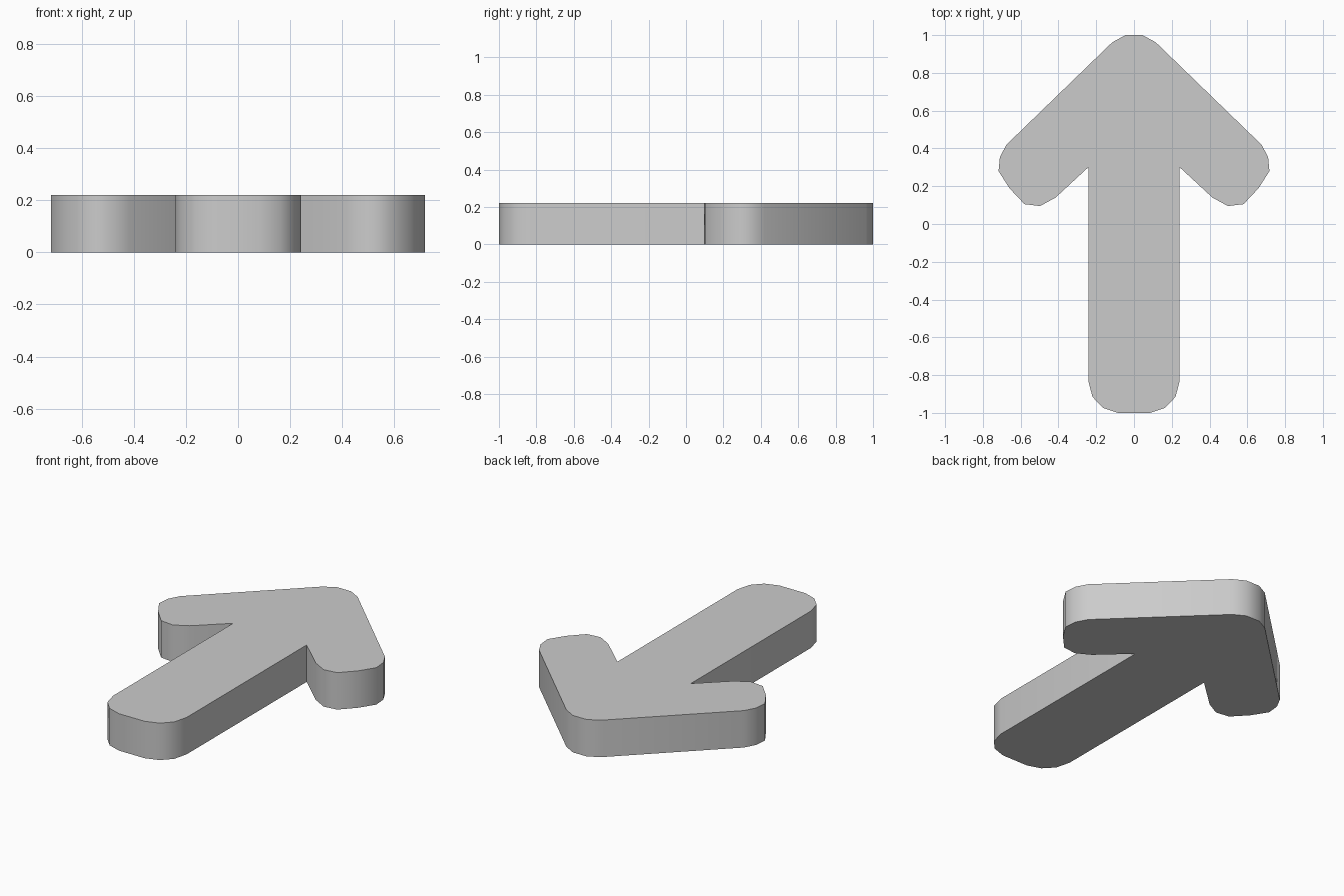
import bpy, bmesh

if "Cube" in bpy.data.objects:
    bpy.data.objects.remove(bpy.data.objects["Cube"])

HEIGHT = 0.22

# Grey plastic
grey = bpy.data.materials.new("light grey")
grey.diffuse_color = (0.6, 0.6, 0.6, 1)
grey.use_nodes = True
grey.node_tree.nodes["Principled BSDF"].inputs["Base Color"].default_value = grey.diffuse_color

# Right half of the arrow outline, tip to tail
half = [(0.045, 1.0), (0.115, 0.962), (0.675, 0.42), (0.71, 0.355),
        (0.717, 0.28), (0.66, 0.19), (0.58, 0.105), (0.497, 0.095),
        (0.415, 0.14), (0.242, 0.30), (0.242, -0.83), (0.22, -0.915),
        (0.165, -0.973), (0.085, -1.0)]
outline = half + [(-x, y) for x, y in reversed(half)]

# Arrow plate: outline face extruded upward
bm = bmesh.new()
base = bm.faces.new([bm.verts.new((x, y, 0)) for x, y in outline])
ext = bmesh.ops.extrude_face_region(bm, geom=[base], use_keep_orig=True)
top = [g for g in ext["geom"] if isinstance(g, bmesh.types.BMVert)]
bmesh.ops.translate(bm, verts=top, vec=(0, 0, HEIGHT))
bmesh.ops.recalc_face_normals(bm, faces=bm.faces)

mesh = bpy.data.meshes.new("arrow")
bm.to_mesh(mesh)
bm.free()
mesh.materials.append(grey)
arrow = bpy.data.objects.new("arrow", mesh)
bpy.context.collection.objects.link(arrow)

# Smooth rounded corners, crisp rims
bpy.context.view_layer.objects.active = arrow
arrow.select_set(True)
bpy.ops.object.shade_smooth_by_angle(angle=0.7)
